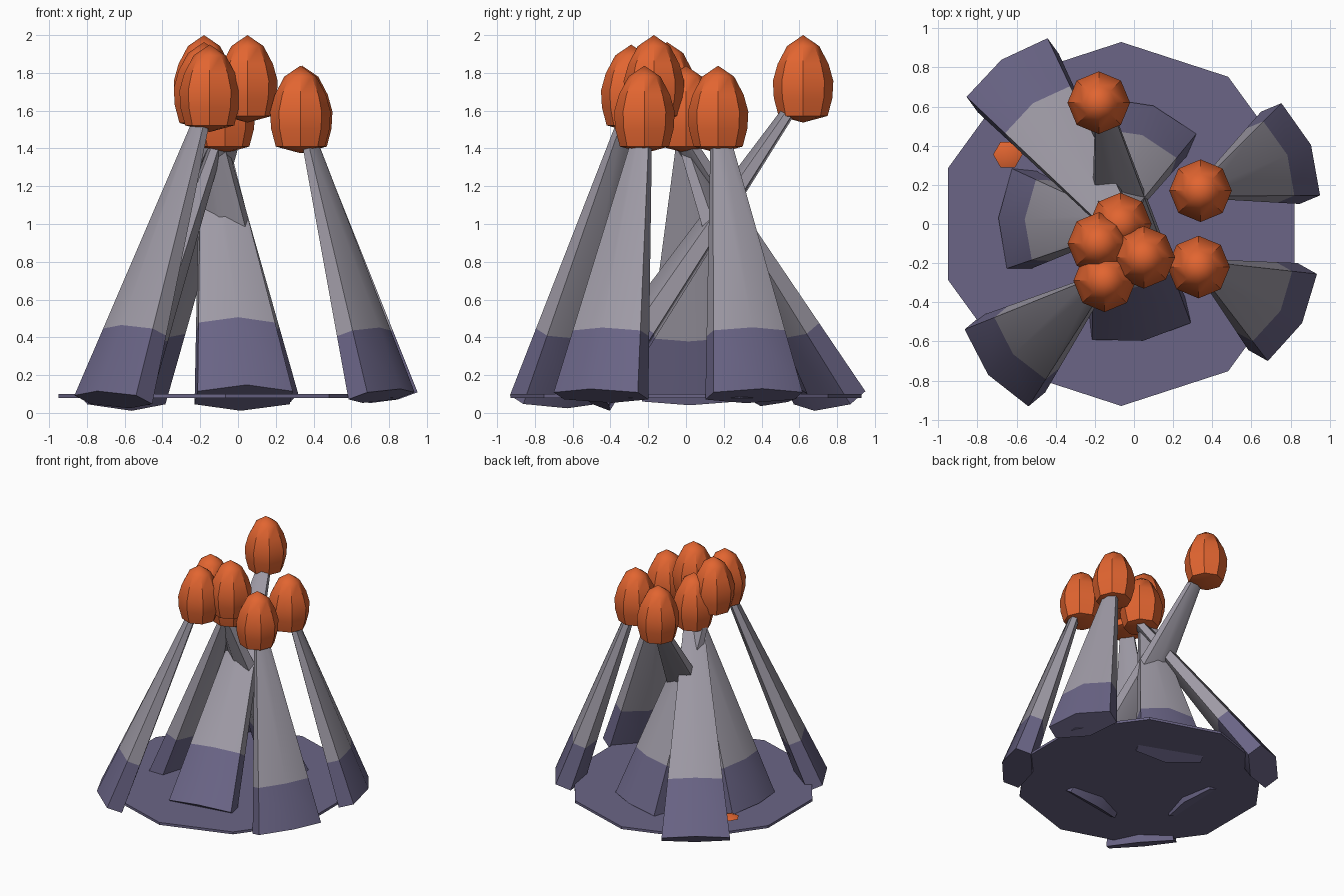
import bpy, bmesh, math
from mathutils import Vector

cube = bpy.data.objects.get("Cube")
if cube:
    bpy.data.objects.remove(cube)


def material(name, rgb):
    m = bpy.data.materials.new(name)
    m.use_nodes = True
    col = (*rgb, 1)
    m.diffuse_color = col
    m.node_tree.nodes["Principled BSDF"].inputs["Base Color"].default_value = col
    return m


GREY = material("pale_grey", (0.35, 0.33, 0.385))
PURPLE = material("dusky_purple", (0.145, 0.13, 0.24))
ORANGE = material("orange", (0.76, 0.13, 0.03))


def finish(name, bm, mats, smooth=None):
    bmesh.ops.recalc_face_normals(bm, faces=bm.faces)
    me = bpy.data.meshes.new(name)
    bm.to_mesh(me)
    bm.free()
    for m in mats:
        me.materials.append(m)
    ob = bpy.data.objects.new(name, me)
    bpy.context.collection.objects.link(ob)
    if smooth:
        bpy.ops.object.select_all(action='DESELECT')
        ob.select_set(True)
        bpy.context.view_layer.objects.active = ob
        bpy.ops.object.shade_smooth_by_angle(angle=math.radians(smooth))
    return ob


def bridge(bm, a, b, mat=0):
    n = len(a)
    for i in range(n):
        j = (i + 1) % n
        bm.faces.new((a[i], a[j], b[j], b[i])).material_index = mat


def stalk(name, base, tip):
    """Flattened, tapering hexagonal stalk with a purple foot."""
    base, tip = Vector(base), Vector(tip)
    axis = (tip - base).normalized()
    wide = axis.cross(Vector((0, 0, 1))).normalized()
    thick = wide.cross(axis)
    bm = bmesh.new()
    rings = []
    for t in (0, 0.24, 1):
        a = 0.295 + (0.055 - 0.295) * t
        b = 0.12 + (0.035 - 0.12) * t
        c = base.lerp(tip, t)
        angles = [math.radians(30 + 60 * k) for k in range(6)]
        rings.append([bm.verts.new(c + wide * a * math.cos(q) + thick * b * math.sin(q))
                      for q in angles])
    bm.faces.new(rings[0]).material_index = 1
    bridge(bm, rings[0], rings[1], 1)
    bridge(bm, rings[1], rings[2])
    bm.faces.new(rings[2])
    finish(name, bm, (GREY, PURPLE), 32)


def lathe(name, centre, profile, sides, smooth):
    """Closed form turned around z; the profile starts and ends on the axis."""
    c = Vector(centre)
    bm = bmesh.new()
    low = bm.verts.new(c + Vector((0, 0, profile[0][1])))
    top = bm.verts.new(c + Vector((0, 0, profile[-1][1])))
    rings = []
    for r, z in profile[1:-1]:
        rings.append([bm.verts.new(c + Vector((r * math.cos(q), r * math.sin(q), z)))
                      for q in (math.tau * k / sides for k in range(sides))])
    for a, b in zip(rings, rings[1:]):
        bridge(bm, a, b)
    for i in range(sides):
        j = (i + 1) % sides
        bm.faces.new((low, rings[0][j], rings[0][i]))
        bm.faces.new((top, rings[-1][i], rings[-1][j]))
    finish(name, bm, (ORANGE,), smooth)


# Ten-sided ground plate
bm = bmesh.new()
rings = [[bm.verts.new((-0.065 + 0.93 * math.sin(q), 0.93 * math.cos(q), z))
          for q in (math.tau * k / 10 for k in range(10))] for z in (0.08, 0.1)]
bridge(bm, *rings)
for ring in rings:
    bm.faces.new(ring)
finish("ground_plate", bm, (PURPLE,))

# Stalks and their buds: foot centre, stalk end, bud bottom
BUD = [(0, 0), (0.13, 0.035), (0.155, 0.13), (0.16, 0.22),
       (0.135, 0.31), (0.085, 0.405), (0, 0.463)]
PARTS = {
    "front": ((0.03, -0.5, 0.08), (-0.15, 0.56, 1.62), (-0.18, 0.62, 1.537)),
    "left_back": ((0.8, 0.36, 0.09), (0.37, 0.18, 1.47), (0.34, 0.17, 1.375)),
    "left_front": ((0.76, -0.45, 0.09), (0.37, -0.23, 1.47), (0.33, -0.22, 1.375)),
    "right_front": ((-0.66, -0.7, 0.07), (-0.19, -0.31, 1.56), (-0.15, -0.29, 1.487)),
    "right_back": ((-0.62, 0.76, 0.08), (0.01, -0.11, 1.61), (0.05, -0.17, 1.537)),
    "back": ((0.06, 0.5, 0.08), (-0.15, -0.05, 1.57), (-0.18, -0.1, 1.5)),
    "right": ((-0.58, 0.025, 0.08), (-0.1, 0, 1.46), (-0.07, 0, 1.375)),
}
for label, (foot, end, bud) in PARTS.items():
    stalk(label + "_stalk", foot, end)
    lathe(label + "_bud", bud, BUD, 8, 40)

# Small pebble lying on the plate
lathe("pebble", (-0.645, 0.355, 0.09), [(0, 0), (0.075, 0.025), (0, 0.055)], 6, 40)
